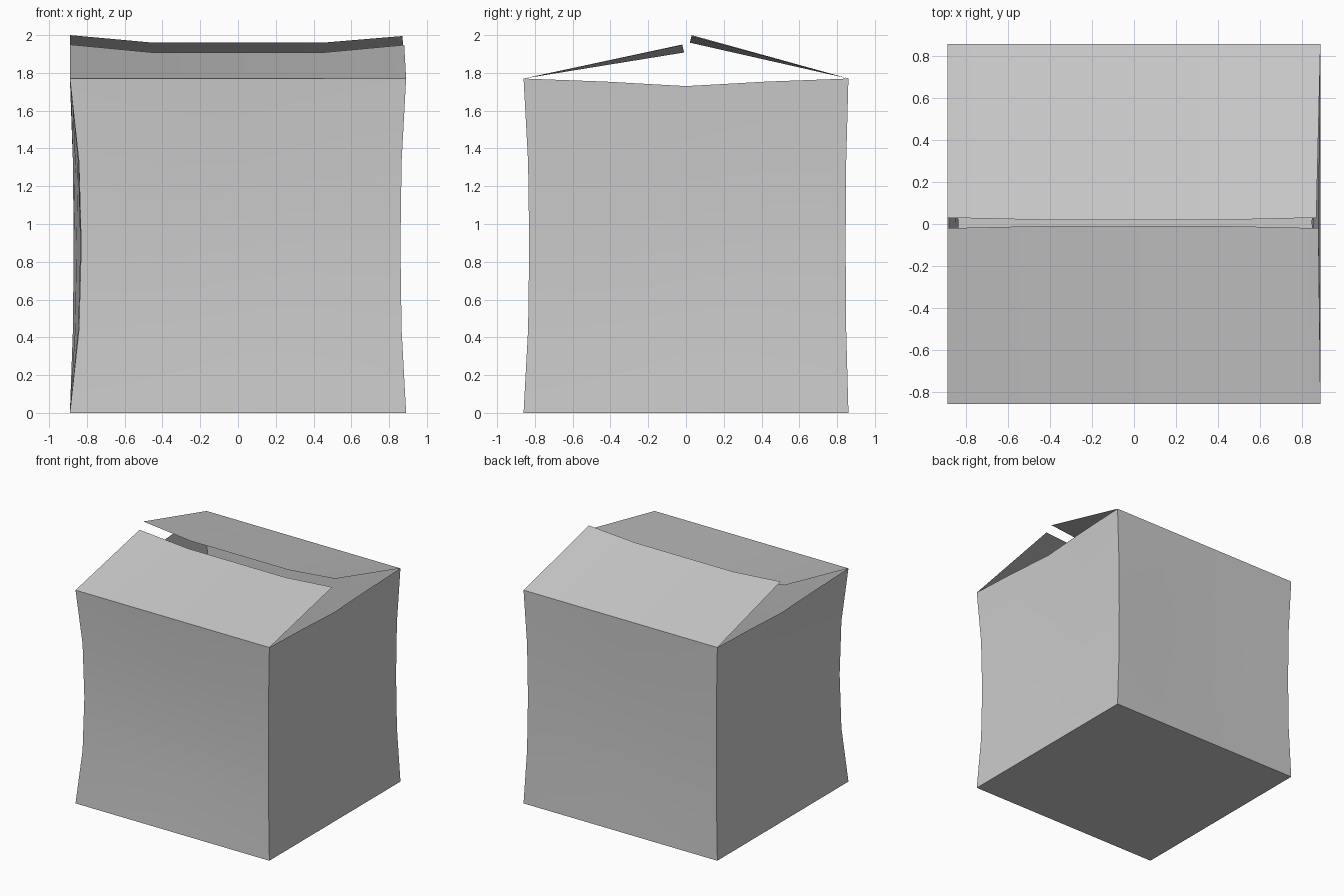
import bpy, bmesh
from mathutils import Vector

if "Cube" in bpy.data.objects:
    bpy.data.objects.remove(bpy.data.objects["Cube"])

W, D, H, N = 0.89, 0.86, 1.77, 4
BOW = [0, 0.8, 1, 0.8, 0]       # inward bow by height
SAG = [0, 0.4, 1, 0.4, 0]       # rim sag along the side walls


def make_object(name, bm):
    bmesh.ops.remove_doubles(bm, verts=bm.verts, dist=0.0005)
    mesh = bpy.data.meshes.new(name)
    bm.to_mesh(mesh)
    bm.free()
    obj = bpy.data.objects.new(name, mesh)
    bpy.context.collection.objects.link(obj)
    bpy.context.view_layer.objects.active = obj
    for o in bpy.context.selected_objects:
        o.select_set(False)
    obj.select_set(True)
    bpy.ops.object.shade_smooth_by_angle(angle=0.5)
    return obj


def add_grid(bm, rows):
    vs = [[bm.verts.new(p) for p in row] for row in rows]
    for a, b in zip(vs, vs[1:]):
        for i in range(len(a) - 1):
            bm.faces.new((a[i], a[i + 1], b[i + 1], b[i]))


# Carton body: each corner is (foot position, inward bow at mid height)
corners = [(Vector((-W, -D, 0)), Vector((0.06, 0.03, 0))),
           (Vector((W, -D, 0)), Vector((-0.03, 0.03, 0))),
           (Vector((W, D, 0)), Vector((-0.03, -0.015, 0))),
           (Vector((-W, D, 0)), Vector((0.02, -0.015, 0)))]
bm = bmesh.new()
for k in range(4):
    (p0, b0), (p1, b1) = corners[k], corners[(k + 1) % 4]
    side = k % 2 == 1
    inward = -(p0 + p1).normalized()
    rows = []
    for j in range(N + 1):
        row = []
        for i in range(N + 1):
            t = i / N
            p = p0.lerp(p1, t) + b0.lerp(b1, t) * BOW[j]
            p += inward * 0.012 * BOW[j] * SAG[i]
            p.z = H * j / N
            if side and j == N:
                p.z -= 0.04 * SAG[i]
                p += inward * 0.01 * SAG[i]
            row.append(p)
        rows.append(row)
    add_grid(bm, rows)
# Floor of the carton
bm.faces.new([bm.verts.new(c[0]) for c in reversed(corners)])
make_object("carton_body", bm)


# Long top flaps, free edge dipping in the middle
def flap(name, hinge_y, edge):
    bm = bmesh.new()
    hinge_x = (-W, -0.45, 0.45, W)
    hinge = [(x, hinge_y, H) for x in hinge_x]
    add_grid(bm, [hinge, edge] if hinge_y < 0 else [edge, hinge])
    make_object(name, bm)


flap("front_flap", -D, [(-W, -0.02, 1.95), (-0.45, -0.01, 1.908), (0.45, -0.01, 1.908), (0.88, -0.02, 1.948)])
flap("back_flap", D, [(-W, 0.03, 2.0), (-0.45, 0.02, 1.96), (0.45, 0.02, 1.96), (0.87, 0.03, 1.995)])
